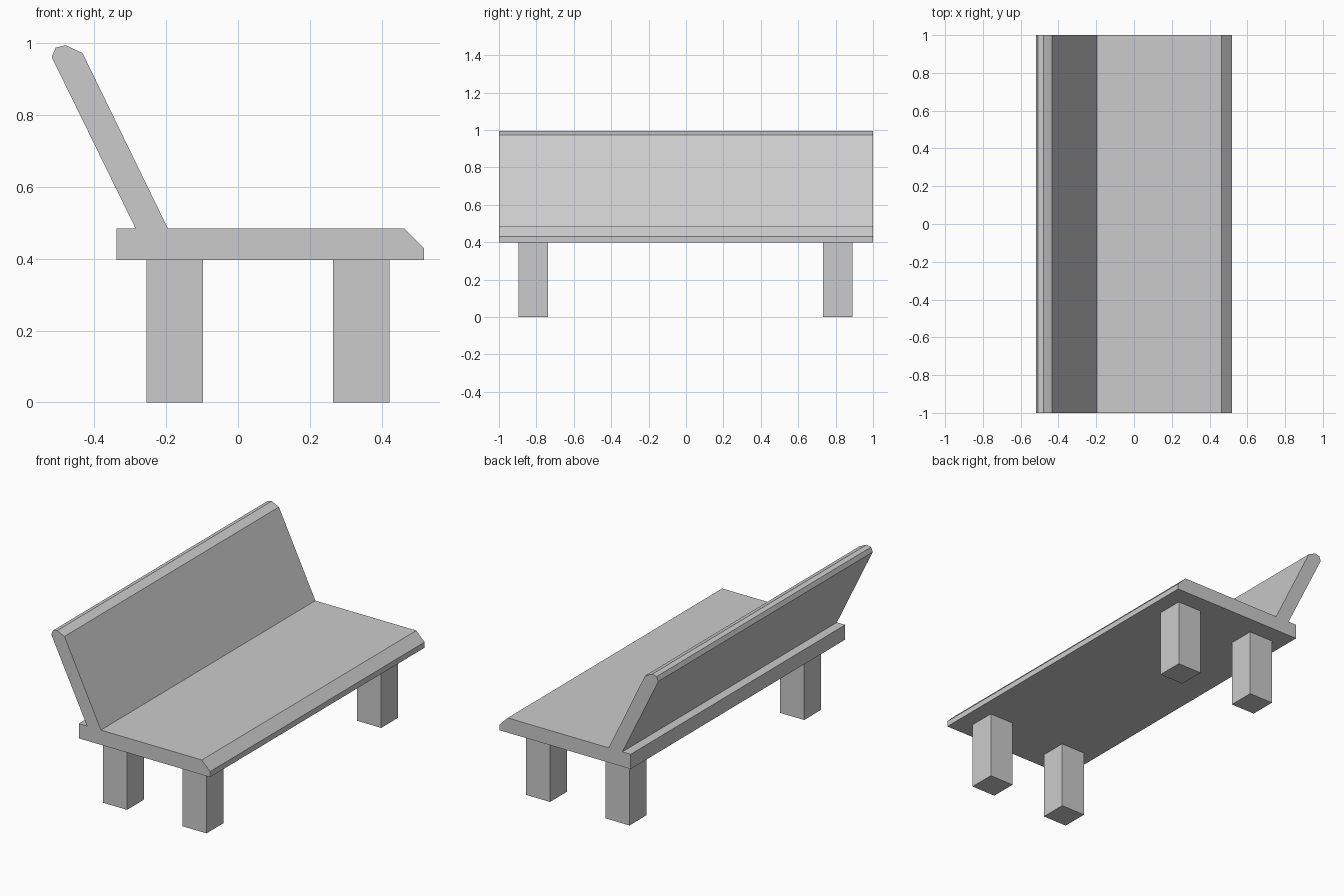
import bpy
import bmesh

cube = bpy.data.objects.get("Cube")
if cube:
    bpy.data.objects.remove(cube, do_unlink=True)

grey = bpy.data.materials.new("plain grey")
grey.use_nodes = True
grey.diffuse_color = (0.6, 0.6, 0.6, 1)
bsdf = next(n for n in grey.node_tree.nodes if n.type == "BSDF_PRINCIPLED")
bsdf.inputs["Base Color"].default_value = grey.diffuse_color


def extrude_profile(name, profile, y0, y1):
    """Extrude an x-z outline along y into a flat-shaded solid."""
    bm = bmesh.new()
    face = bm.faces.new([bm.verts.new((x, y0, z)) for x, z in profile])
    grown = bmesh.ops.extrude_face_region(bm, geom=[face])["geom"]
    verts = [v for v in grown if isinstance(v, bmesh.types.BMVert)]
    bmesh.ops.translate(bm, verts=verts, vec=(0, y1 - y0, 0))
    bmesh.ops.recalc_face_normals(bm, faces=bm.faces)
    mesh = bpy.data.meshes.new(name)
    bm.to_mesh(mesh)
    bm.free()
    mesh.materials.append(grey)
    obj = bpy.data.objects.new(name, mesh)
    bpy.context.collection.objects.link(obj)
    return obj


SEAT_BOTTOM, SEAT_TOP = 0.397, 0.484

# Seat slab with a chamfered front edge
extrude_profile("seat", [(-0.339, SEAT_BOTTOM), (0.518, SEAT_BOTTOM), (0.518, 0.43),
                         (0.464, SEAT_TOP), (-0.339, SEAT_TOP)], -1, 1)

# Leaning backrest with a faceted top edge
extrude_profile("backrest", [(-0.285, SEAT_TOP), (-0.195, SEAT_TOP), (-0.433, 0.973),
                             (-0.48, 0.995), (-0.508, 0.988), (-0.519, 0.962)], -1, 1)

# Four square legs
for row, x in (("back", -0.176), ("front", 0.343)):
    for side, y in (("right", -0.817), ("left", 0.812)):
        w = 0.079
        extrude_profile(f"{row}_leg_{side}", [(x - w, 0), (x + w, 0),
                                              (x + w, SEAT_BOTTOM), (x - w, SEAT_BOTTOM)],
                        y - w, y + w)
